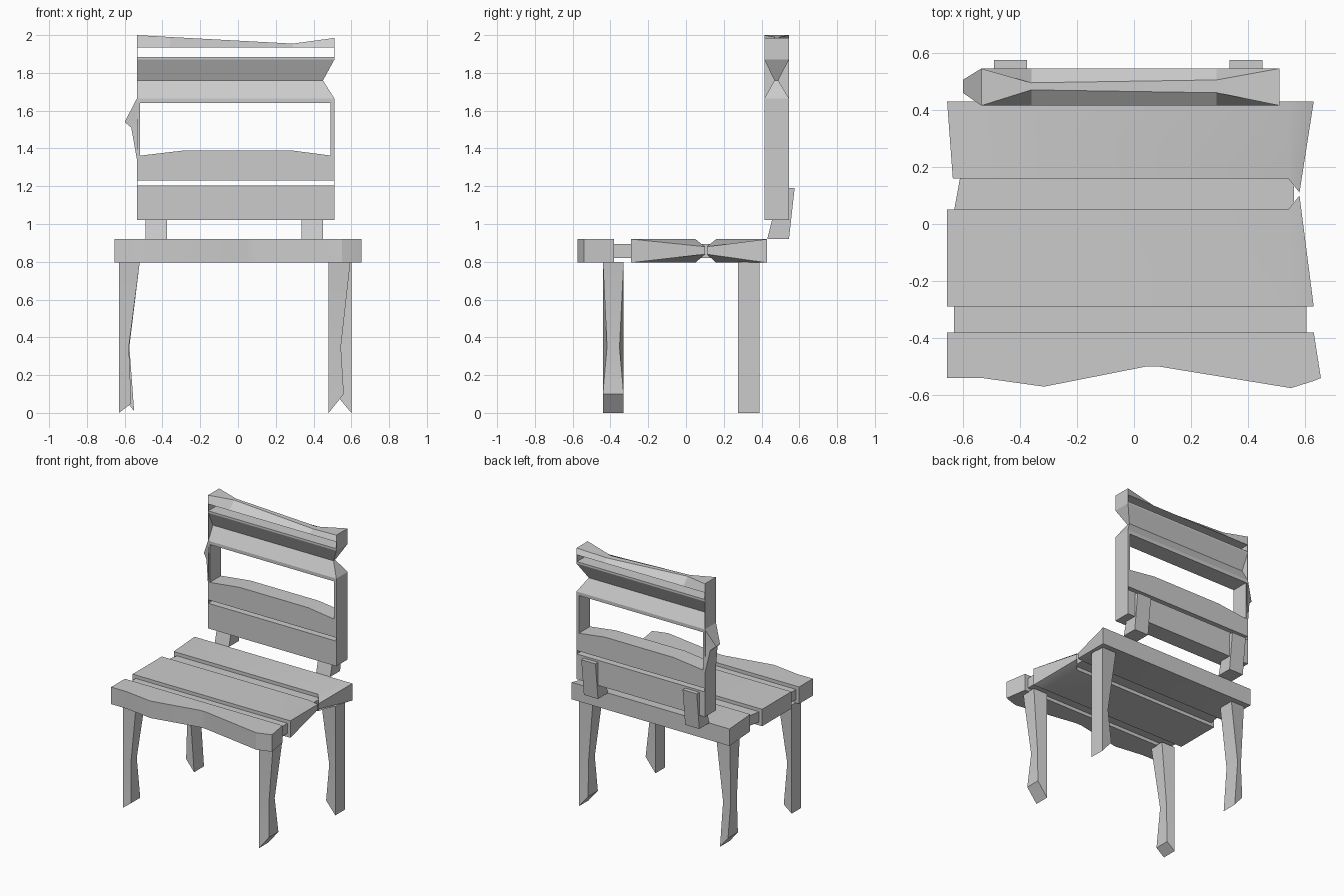
import bpy, bmesh, math

if "Cube" in bpy.data.objects:
    bpy.data.objects.remove(bpy.data.objects["Cube"])


def loft(name, sections):
    """Solid skinned through closed sections with equal point counts."""
    bm = bmesh.new()
    rings = [[bm.verts.new(p) for p in s] for s in sections]
    n = len(rings[0])
    for a, b in zip(rings, rings[1:]):
        for i in range(n):
            j = (i + 1) % n
            bm.faces.new((a[i], a[j], b[j], b[i]))
    bm.faces.new(rings[0][::-1])
    bm.faces.new(rings[-1])
    bmesh.ops.recalc_face_normals(bm, faces=bm.faces)
    me = bpy.data.meshes.new(name)
    bm.to_mesh(me)
    bm.free()
    ob = bpy.data.objects.new(name, me)
    bpy.context.collection.objects.link(ob)
    return ob


def rect_yz(x, y0, y1, z0, z1):
    return [(x, y0, z0), (x, y1, z0), (x, y1, z1), (x, y0, z1)]


def box(name, x0, x1, y0, y1, z0, z1):
    return loft(name, [rect_yz(x0, y0, y1, z0, z1), rect_yz(x1, y0, y1, z0, z1)])


# Seat: wavy front plank, and two planks pinched where they meet on the right
Z0, Z1 = 0.795, 0.92
wave = [(-.655, -.54, -.38), (-.53, -.54, -.38), (-.315, -.57, -.38), (.04, -.5, -.38),
        (.09, -.5, -.38), (.55, -.575, -.38), (.63, -.55, -.38)]
tip = [(.655, -.54, Z0), (.63, -.38, Z0), (.63, -.38, Z1), (.655, -.54, Z1)]
loft("seat_front_plank", [rect_yz(x, a, b, Z0, Z1) for x, a, b in wave] + [tip])
loft("seat_middle_plank", [
    rect_yz(-.655, -.29, .05, Z0, Z1), rect_yz(.54, -.29, .05, Z0, Z1),
    [(.63, -.29, Z0), (.58, .1, .84), (.58, .1, .88), (.63, -.29, Z1)]])
loft("seat_rear_plank", [
    [(-.635, .16, Z0), (-.655, .43, Z0), (-.655, .43, Z1), (-.635, .16, Z1)],
    rect_yz(.54, .16, .43, Z0, Z1),
    [(.58, .11, .84), (.63, .43, Z0), (.63, .43, Z1), (.58, .11, .88)]])
box("seat_front_joint", -.63, .605, -.38, -.29, .82, .895)
loft("seat_rear_joint", [
    [(-.63, .05, .82), (-.61, .16, .82), (-.61, .16, .895), (-.63, .05, .895)],
    rect_yz(.56, .05, .16, .82, .895)])


# Legs: straight edge at a, carved edge at b pinched around mid height
def leg(name, a, b, y0, y1, straight_mid, carved_mid, foot_a, foot_b):
    p = .022
    loft(name, [
        [(a, y0, .8), (b, y0, .8), (b, y1, .8), (a, y1, .8)],
        [(straight_mid, y0, .35), (carved_mid, y0 + p, .35),
         (carved_mid, y1 - p, .35), (straight_mid, y1, .35)],
        [(foot_a[0], y0, foot_a[1]), (foot_b[0], y0, foot_b[1]),
         (foot_b[0], y1, foot_b[1]), (foot_a[0], y1, foot_a[1])]])


leg("front_leg_right", .48, .595, -.44, -.33, .48, .545, (.48, 0), (.56, .1))
leg("front_leg_left", -.63, -.52, -.44, -.33, -.63, -.578, (-.63, 0), (-.565, .05))
leg("rear_leg_right", .6, .485, .275, .39, .6, .535, (.6, 0), (.525, .09))
leg("rear_leg_left", -.52, -.63, .275, .39, -.575, -.622, (-.55, .01), (-.615, .09))

# Backrest slats
L, R, F, B = -.535, .51, .415, .545
box("back_bottom_slat", L, R, F, B, 1.02, 1.205)
loft("back_lower_slat", [rect_yz(x, F, B, 1.23, z) for x, z in
                         [(L, 1.36), (-.28, 1.39), (.28, 1.39), (R, 1.36)]])
# Upper slat: hourglass section with a notched right end
loft("back_upper_slat", [
    [(L, y0, z), (x, y0, z), (x, y1, z), (L, y1, z)] for z, x, y0, y1 in
    [(1.64, R, F, B), (1.665, R, F, B), (1.76, .45, .468, .488),
     (1.87, R, F, B), (1.885, R, F, B)]])
# Top rail: upper edge narrowed along the middle
loft("back_top_rail", [
    [(x, F, 1.935), (x, B, 1.935), (x, y1, z), (x, y0, z)] for x, z, y0, y1 in
    [(L, 2.0, F, B), (-.36, 1.99, .47, .495), (.29, 1.955, .46, .505), (R, 1.985, F, B)]])

# Backrest sides: thin end plates, window posts and the bump on the left
box("back_left_plate", L, L + .003, F, B, 1.02, 1.95)
for z0, z1 in [(1.2, 1.235), (1.88, 1.94)]:
    box("back_right_plate", R - .003, R, F, B, z0, z1)
box("back_right_post", .49, R, F, B, 1.355, 1.645)
loft("back_left_post", [
    [(-.52, F, z), (x, y0, z), (x, y1, z), (-.52, B, z)] for z, x, y0, y1 in
    [(1.34, L, F, B), (1.51, -.565, .44, .525), (1.54, -.6, .46, .505), (1.665, L, F, B)]])

# Braces joining the backrest to the seat
side = [(.43, .92), (.545, .92), (.575, 1.19), (.545, 1.19), (.545, 1.02), (.455, 1.02)]
for name, x0, x1 in [("brace_left", -.49, -.375), ("brace_right", .335, .45)]:
    loft(name, [[(x, y, z) for y, z in side] for x in (x0, x1)])

# Smooth only the gently curved surfaces
for ob in bpy.context.collection.objects:
    ob.select_set(True)
    bpy.context.view_layer.objects.active = ob
bpy.ops.object.shade_smooth_by_angle(angle=math.radians(20))
slat = bpy.data.objects["back_upper_slat"]
bpy.ops.object.select_all(action='DESELECT')
slat.select_set(True)
bpy.context.view_layer.objects.active = slat
bpy.ops.object.shade_smooth_by_angle(angle=math.radians(60))
